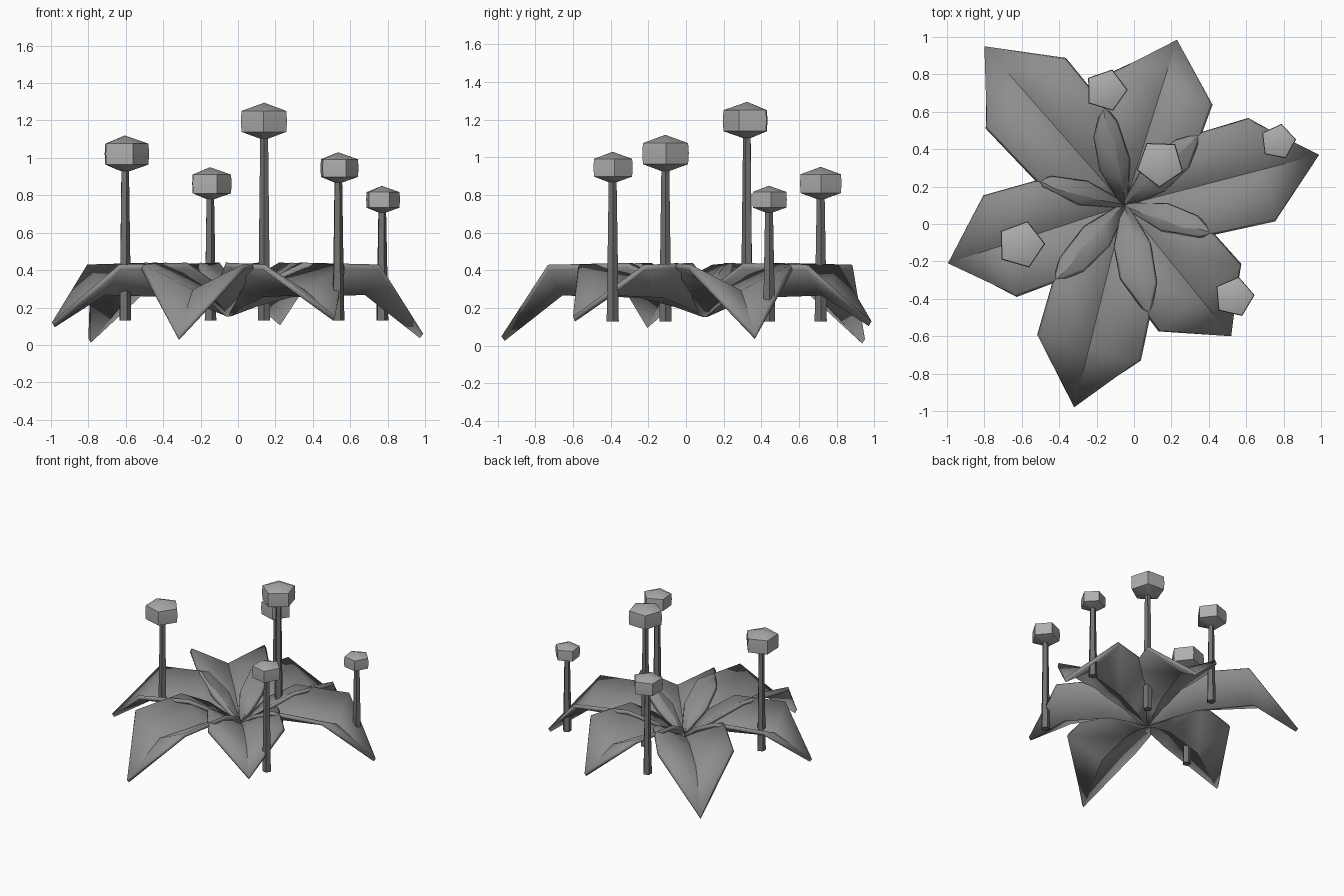
import bpy, bmesh
from math import sin, cos, radians
from mathutils import Vector

if "Cube" in bpy.data.objects:
    bpy.data.objects.remove(bpy.data.objects["Cube"])

CENTER = Vector((-0.05, 0.10))


def grey(name, v):
    m = bpy.data.materials.new(name)
    m.diffuse_color = (v, v, v, 1)
    m.use_nodes = True
    m.node_tree.nodes["Principled BSDF"].inputs["Base Color"].default_value = m.diffuse_color
    return m


LEAF, STEM, HEAD = grey("leaf_grey", 0.27), grey("stem_grey", 0.17), grey("head_grey", 0.42)


def finish(name, bm, mat, angle=None):
    for f in bm.faces:
        f.smooth = True
    me = bpy.data.meshes.new(name)
    bm.to_mesh(me)
    bm.free()
    me.materials.append(mat)
    ob = bpy.data.objects.new(name, me)
    bpy.context.collection.objects.link(ob)
    if angle:
        bpy.ops.object.select_all(action='DESELECT')
        ob.select_set(True)
        bpy.context.view_layer.objects.active = ob
        bpy.ops.object.shade_smooth_by_angle(angle=radians(angle))
    return ob


def leaf(name, tip, stations, thick):
    """V-section leaf; stations are (distance fraction, half width, rib z, edge z)."""
    bm = bmesh.new()
    axis = Vector(tip[:2]) - CENTER
    u = axis.normalized()
    p = Vector((-u.y, u.x))
    rows = []
    for t, w, zm, ze in stations:
        c = CENTER + axis * t
        l, r = c + p * w, c - p * w
        rows.append([bm.verts.new((l.x, l.y, ze)),
                     bm.verts.new((c.x, c.y, zm)),
                     bm.verts.new((r.x, r.y, ze))])
    end = bm.verts.new(tip)
    for a, b in zip(rows, rows[1:]):
        bm.faces.new((a[1], b[1], b[0], a[0]))
        bm.faces.new((a[2], b[2], b[1], a[1]))
    a = rows[-1]
    bm.faces.new((a[1], end, a[0]))
    bm.faces.new((a[2], end, a[1]))
    # sharp crease along the rib
    ribs = [r[1] for r in rows] + [end]
    for v, w in zip(ribs, ribs[1:]):
        bm.edges.get((v, w)).smooth = False
    ob = finish(name, bm, LEAF)
    mod = ob.modifiers.new("thickness", 'SOLIDIFY')
    mod.thickness = thick
    mod.offset = -1


def lathe(name, x, y, profile, rot, mat):
    """Five-sided solid from (radius, z) rings; zero radius makes a point."""
    bm = bmesh.new()
    rings = []
    for r, z in profile:
        n = 5 if r > 0 else 1
        rings.append([bm.verts.new((x + r * cos(radians(rot + 72 * i)),
                                    y + r * sin(radians(rot + 72 * i)), z))
                      for i in range(n)])
    for a, b in zip(rings, rings[1:]):
        for i in range(5):
            j = (i + 1) % 5
            if len(b) == 1:
                bm.faces.new((a[i], a[j], b[0]))
            else:
                bm.faces.new((a[i], a[j], b[j], b[i]))
    bm.faces.new(rings[0][::-1])
    if len(rings[-1]) == 5:
        bm.faces.new(rings[-1])
    finish(name, bm, mat, 60)


# Large overlapping leaves
tips = [(-0.80, 0.95, 0.035), (0.23, 0.985, 0.13), (0.99, 0.37, 0.06),
        (0.52, -0.60, 0.155), (-0.32, -0.98, 0.05), (-0.995, -0.21, 0.12)]
BIG = [(0, 0.02, 0.18, 0.19), (0.14, 0.17, 0.235, 0.34),
       (0.32, 0.255, 0.285, 0.44), (0.71, 0.272, 0.295, 0.43)]
for i, t in enumerate(tips):
    leaf(f"leaf_{i + 1}", t, BIG, 0.03)

# Stems with five-sided heads: x, y, top z, head radius, rotation
stalks = [(-0.605, -0.11, 1.12, 0.13, 2), (-0.15, 0.715, 0.95, 0.116, 1),
          (0.14, 0.325, 1.295, 0.13, -20), (0.535, -0.39, 1.03, 0.11, 5),
          (0.77, 0.44, 0.85, 0.097, 7)]
for i, (x, y, top, r, rot) in enumerate(stalks):
    lathe(f"stem_{i + 1}", x, y,
          [(0.034, 0.13), (0.022, top - 1.3 * r)], rot, STEM)
    lathe(f"flower_head_{i + 1}", x, y,
          [(0.2 * r, top - 1.47 * r), (0.97 * r, top - 1.2 * r),
           (r, top - 0.75 * r), (0.97 * r, top - 0.34 * r), (0, top)], rot, HEAD)
